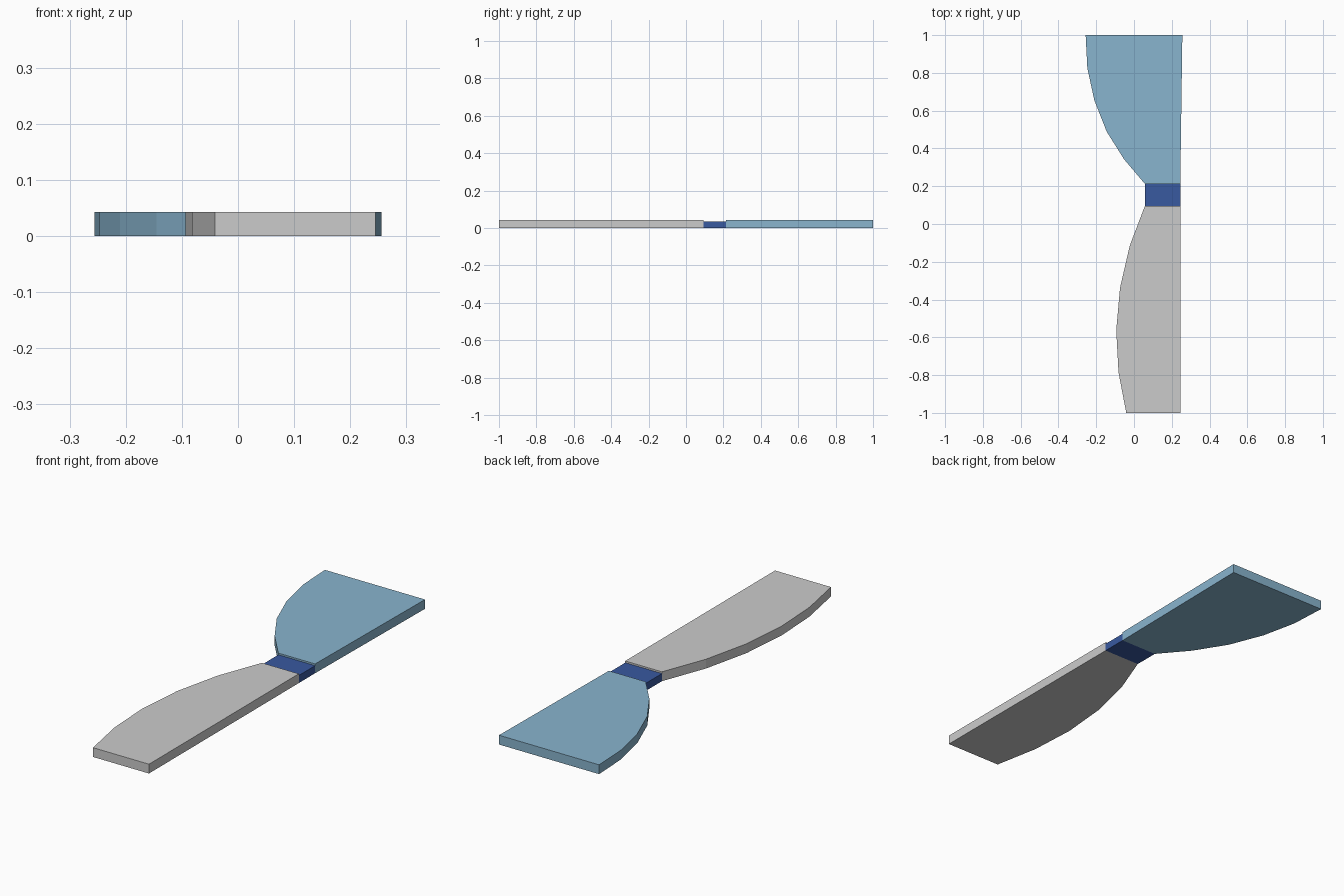
import bpy, bmesh

if "Cube" in bpy.data.objects:
    bpy.data.objects.remove(bpy.data.objects["Cube"])


def plate(name, outline, height, color=None):
    """Extrude a flat XY outline from z = 0 up to the given height."""
    bm = bmesh.new()
    base = bm.faces.new([bm.verts.new((x, y, 0)) for x, y in outline])
    res = bmesh.ops.extrude_face_region(bm, geom=[base], use_keep_orig=True)
    top = [v for v in res["geom"] if isinstance(v, bmesh.types.BMVert)]
    bmesh.ops.translate(bm, verts=top, vec=(0, 0, height))
    bmesh.ops.recalc_face_normals(bm, faces=bm.faces)
    mesh = bpy.data.meshes.new(name)
    bm.to_mesh(mesh)
    bm.free()
    obj = bpy.data.objects.new(name, mesh)
    bpy.context.collection.objects.link(obj)
    if color:
        mat = bpy.data.materials.new(name + "_color")
        mat.diffuse_color = color
        mat.use_nodes = True
        mat.node_tree.nodes["Principled BSDF"].inputs["Base Color"].default_value = mat.diffuse_color
        mesh.materials.append(mat)
    return obj


RIGHT, NECK = 0.245, 0.057      # straight edge and narrow end of both halves
LOW, HIGH = 0.094, 0.213        # band limits along y
THICK = 0.043

# Wide blue half with a curved left edge
plate("wide_blade", [
    (RIGHT, HIGH), (0.256, 1.0), (-0.256, 1.0), (-0.247, 0.825),
    (-0.21, 0.655), (-0.145, 0.49), (-0.053, 0.343), (NECK, HIGH),
], THICK, (0.25, 0.46, 0.62, 1))

# Narrower grey half with a bulging left edge
plate("narrow_blade", [
    (RIGHT, LOW), (NECK, LOW), (-0.022, -0.113), (-0.074, -0.338),
    (-0.094, -0.563), (-0.082, -0.785), (-0.041, -1.0), (RIGHT, -1.0),
], THICK)

# Slightly thinner dark blue band joining the halves
plate("middle_band", [
    (NECK, LOW), (RIGHT, LOW), (RIGHT, HIGH), (NECK, HIGH),
], 0.035, (0.04, 0.1, 0.35, 1))
